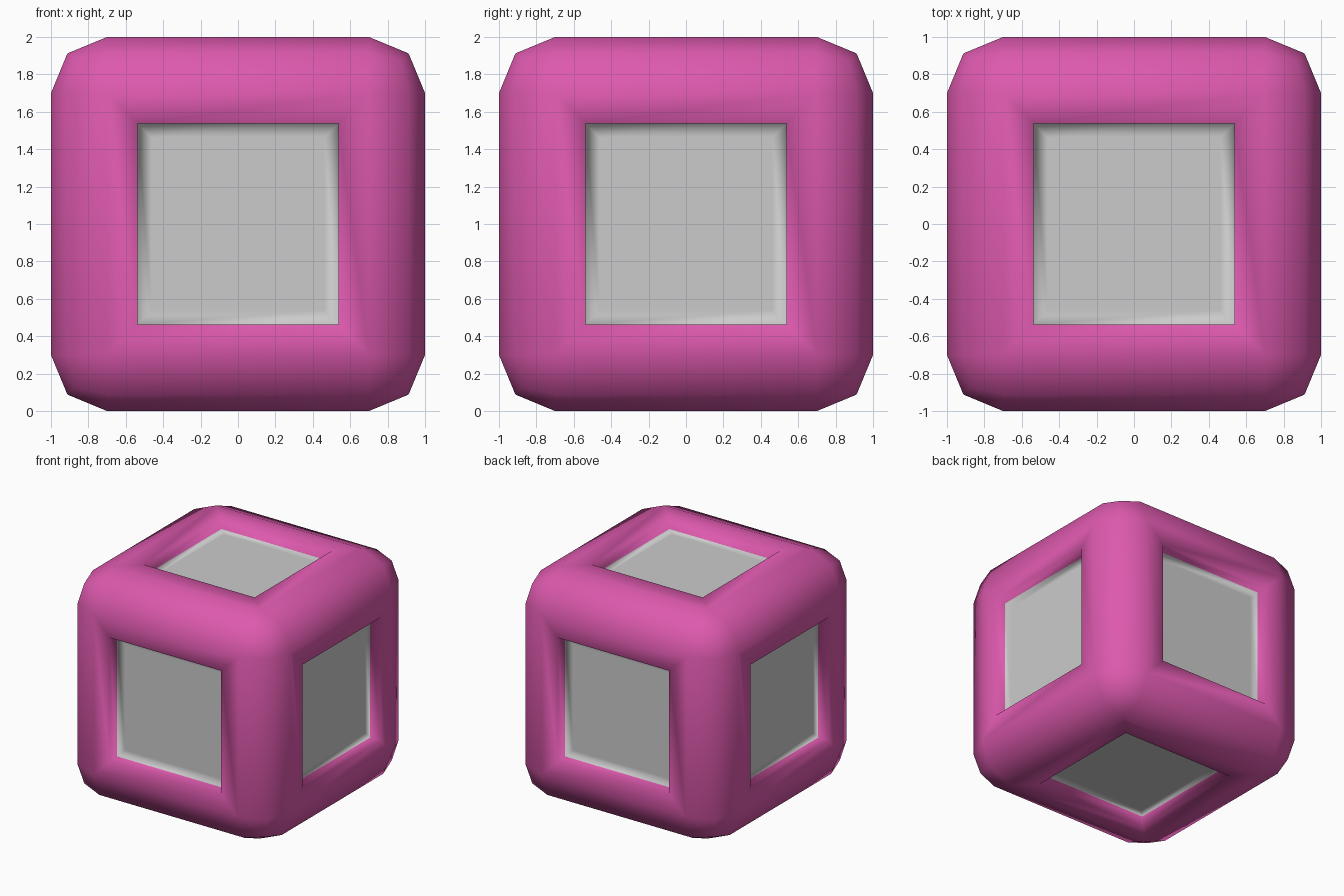
import bpy, bmesh

if "Cube" in bpy.data.objects:
    bpy.data.objects.remove(bpy.data.objects["Cube"])

pink = bpy.data.materials.new("pink")
pink.diffuse_color = (0.72, 0.1, 0.42, 1)
pink.use_nodes = True
pink.node_tree.nodes["Principled BSDF"].inputs["Base Color"].default_value = pink.diffuse_color

# Rounded cube body
bm = bmesh.new()
bmesh.ops.create_cube(bm, size=2)
bmesh.ops.bevel(bm, geom=bm.edges[:], offset=0.3, segments=2,
                profile=0.5, affect='EDGES')
bmesh.ops.translate(bm, verts=bm.verts[:], vec=(0, 0, 1))

# Six flat sides: frame border, wall of the recess, panel border
bm.normal_update()
panels = [f for f in bm.faces if f.calc_area() > 1.5]
for thickness, depth in ((0.163, 0), (0, -0.1)):
    bmesh.ops.inset_individual(bm, faces=panels, thickness=thickness,
                               depth=depth, use_even_offset=True)
rim = bmesh.ops.inset_individual(bm, faces=panels, thickness=0.075, depth=0,
                                 use_even_offset=True)["faces"]

# Panels stay grey (empty slot), everything is smooth
for f in bm.faces:
    f.smooth = True
for f in panels + rim:
    f.material_index = 1

me = bpy.data.meshes.new("framed_cube")
bm.to_mesh(me)
bm.free()
me.materials.append(pink)
me.materials.append(None)
bpy.context.collection.objects.link(bpy.data.objects.new("framed_cube", me))
